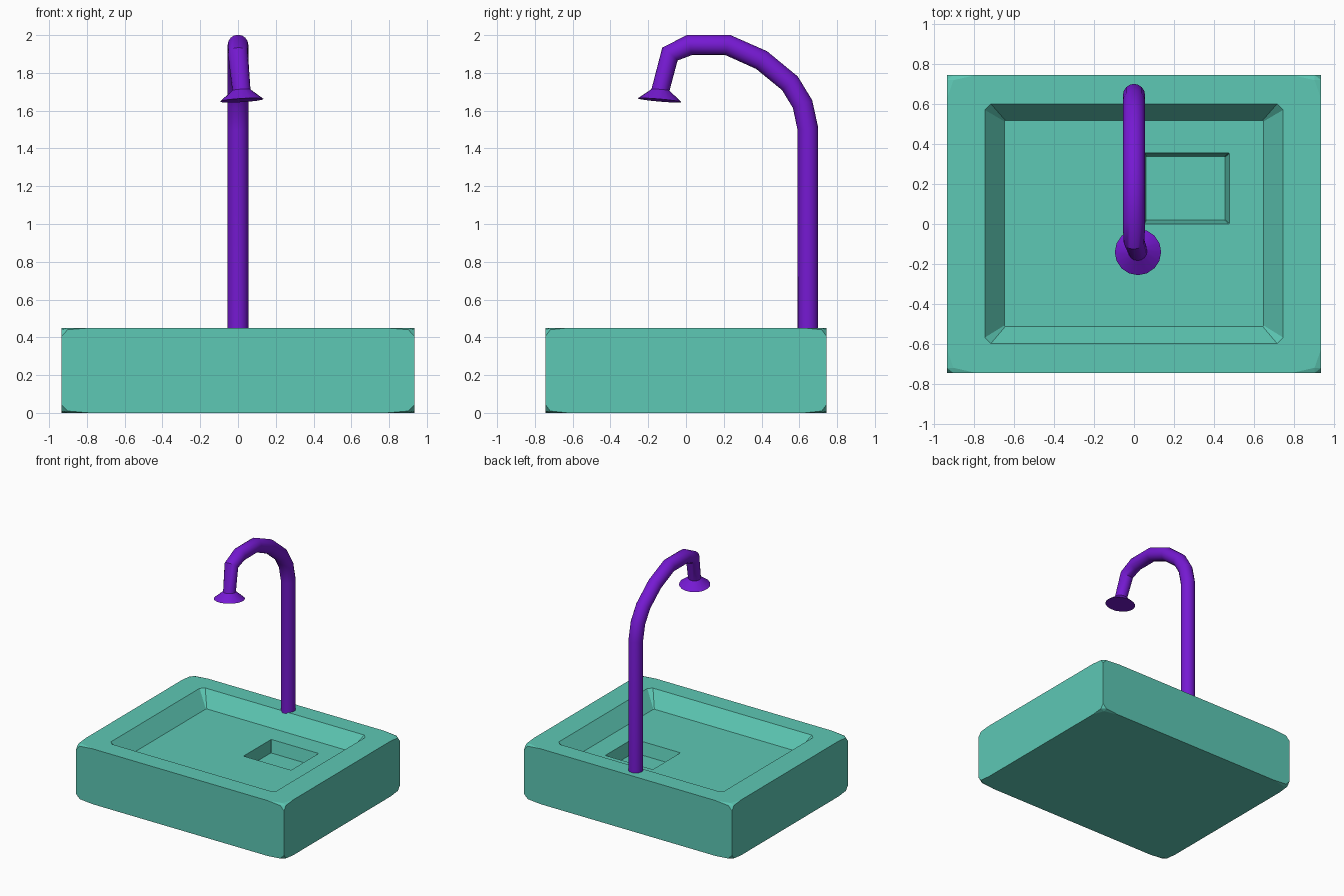
import bpy, bmesh, math
from mathutils import Vector

if "Cube" in bpy.data.objects:
    bpy.data.objects.remove(bpy.data.objects["Cube"])


def material(name, rgb):
    m = bpy.data.materials.new(name)
    m.diffuse_color = (*rgb, 1)
    m.use_nodes = True
    m.node_tree.nodes["Principled BSDF"].inputs["Base Color"].default_value = m.diffuse_color
    return m


def make_object(name, bm, mat=None):
    bmesh.ops.recalc_face_normals(bm, faces=bm.faces)
    me = bpy.data.meshes.new(name)
    bm.to_mesh(me)
    bm.free()
    ob = bpy.data.objects.new(name, me)
    bpy.context.collection.objects.link(ob)
    if mat:
        me.materials.append(mat)
    return ob


def loft(name, rings, mat=None):
    bm = bmesh.new()
    rows = [[bm.verts.new(p) for p in r] for r in rings]
    n = len(rows[0])
    for a, b in zip(rows, rows[1:]):
        for i in range(n):
            j = (i + 1) % n
            bm.faces.new((a[i], a[j], b[j], b[i]))
    bm.faces.new(rows[0][::-1])
    bm.faces.new(rows[-1])
    return make_object(name, bm, mat)


def rect(x0, x1, y0, y1, z, c):
    # rectangle with clipped corners
    return [(x0 + c, y0, z), (x1 - c, y0, z), (x1, y0 + c, z), (x1, y1 - c, z),
            (x1 - c, y1, z), (x0 + c, y1, z), (x0, y1 - c, z), (x0, y0 + c, z)]


teal = material("teal", (0.11, 0.58, 0.46))
purple = material("purple", (0.18, 0.01, 0.65))

# Basin block: a box whose eight corners are softly cut back
bm = bmesh.new()
half = Vector((0.935, 0.745, 0.225))
cut = Vector((0.15, 0.12, 0.045))
for sx in (-1, 1):
    for sy in (-1, 1):
        for sz in (-1, 1):
            for k in ((1, 0, 0), (0, 1, 0), (0, 0, 1),
                      (.22, .22, 0), (.22, 0, .22), (0, .22, .22)):
                p = [half[i] - cut[i] * k[i] for i in range(3)]
                bm.verts.new((sx * p[0], sy * p[1], 0.225 + sz * p[2]))
bmesh.ops.convex_hull(bm, input=bm.verts)
bmesh.ops.dissolve_limit(bm, angle_limit=0.01, verts=bm.verts, edges=bm.edges)
basin = make_object("basin", bm, teal)

# Sloped bowl and the square drain well in its floor
bowl = loft("bowl_cutter", [rect(-.745, .745, -.597, .6, .52, .03),
                            rect(-.745, .745, -.597, .6, .45, .03),
                            rect(-.648, .648, -.512, .518, .33, .005)], teal)
well = loft("drain_cutter", [rect(.05, .477, 0, .355, .37, .003),
                             rect(.05, .477, 0, .355, .33, .003),
                             rect(.06, .455, .02, .337, .23, .003)], teal)
for cutter in (bowl, well):
    mod = basin.modifiers.new(cutter.name, 'BOOLEAN')
    mod.operation = 'DIFFERENCE'
    mod.solver = 'EXACT'
    mod.object = cutter
    bpy.context.view_layer.objects.active = basin
    bpy.ops.object.modifier_apply(modifier=mod.name)
    bpy.data.objects.remove(cutter)

# Faucet: bent tube ending in a flared spray head
path = [Vector(p) for p in (
    (0, .645, .43), (0, .645, 1.505), (0, .617, 1.635), (0, .55, 1.745),
    (0, .40, 1.868), (0, .22, 1.948), (0, .02, 1.948), (0, -.085, 1.90),
    (.018, -.135, 1.71), (.02, -.14, 1.655))]
radii = [.055] * 7 + [.053, .048, .116]
SIDES = 16
rings = []
for i, p in enumerate(path):
    before = (p - path[i - 1]).normalized() if i else Vector((0, 0, 1))
    after = (path[i + 1] - p).normalized() if i < len(path) - 1 else before
    d = (before + after).normalized()
    if i >= len(path) - 2:
        d = Vector((.06, -.087, -1)).normalized()
    u = (Vector((1, 0, 0)) - d * d.x).normalized()
    v = d.cross(u)
    ring = []
    for k in range(SIDES):
        t = 2 * math.pi * k / SIDES
        ring.append(p + radii[i] * (u * math.cos(t) + v * math.sin(t)))
    rings.append(ring)
faucet = loft("faucet", rings, purple)

bpy.ops.object.select_all(action='DESELECT')
faucet.select_set(True)
bpy.context.view_layer.objects.active = faucet
bpy.ops.object.shade_smooth_by_angle(angle=math.radians(35))
